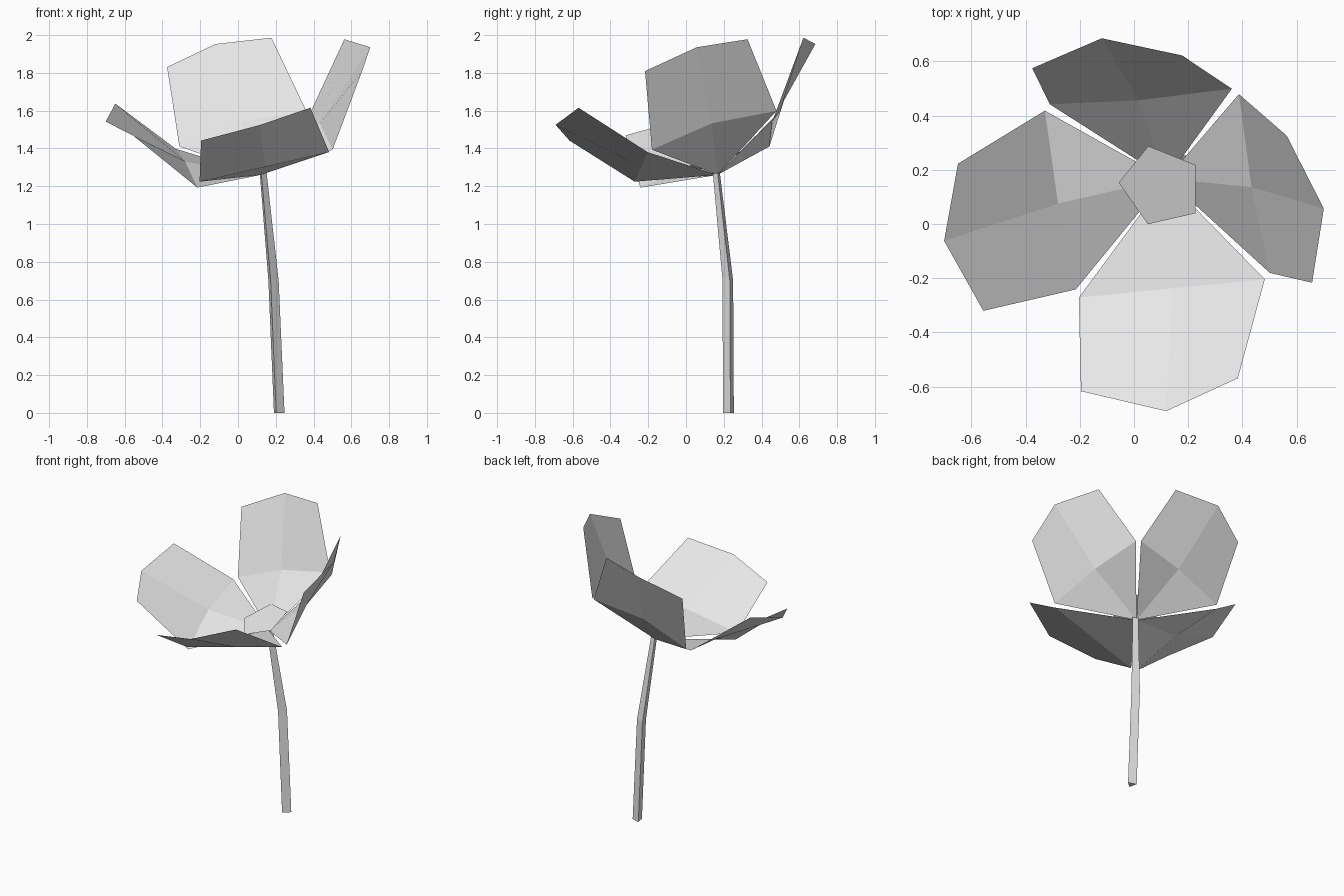
import bpy
import math
from mathutils import Vector, Matrix

cube = bpy.data.objects.get("Cube")
if cube:
    bpy.data.objects.remove(cube, do_unlink=True)

GREY = (0.8, 0.8, 0.8, 1.0)
grey = bpy.data.materials.new("light_grey")
grey.use_nodes = True
grey.diffuse_color = GREY
grey.node_tree.nodes["Principled BSDF"].inputs["Base Color"].default_value = GREY


def add_mesh(name, verts, faces):
    mesh = bpy.data.meshes.new(name)
    mesh.from_pydata(verts, [], faces)
    mesh.materials.append(grey)
    mesh.update()
    obj = bpy.data.objects.new(name, mesh)
    bpy.context.collection.objects.link(obj)
    return obj


def ring(sides, radius, start, centre=(0, 0, 0)):
    """Corners of a regular polygon, start angle in degrees."""
    angles = [math.radians(start) + math.tau * i / sides for i in range(sides)]
    return [Vector(centre) + Vector((radius * math.cos(a), radius * math.sin(a), 0))
            for a in angles]


# Tilted flower head: local x points along the front petal, local z along the axis
axis = Vector((-0.23, -0.325, 0.917)).normalized()
front = Vector((0.163, -0.942, -0.294))
side = axis.cross(front).normalized()
front = side.cross(axis)
head = Matrix((front, side, axis)).transposed().to_4x4()
head.translation = (0.12, 0.167, 1.26)


def petal(name, turn, left=None):
    """Folded petal from a pointed base; the left half can differ from the right."""
    right = [(0.373, 0.35, 0.148), (0.632, 0.288, 0.505)]
    left = left or [(x, -y, z) for x, y, z in right]
    ridge = 0.165 if name == "front_petal" else 0.188
    verts = [(0, 0, 0), (0.372, 0, ridge), (0.73, 0, 0.522)] + right + left
    faces = [(0, 3, 1), (0, 1, 5), (1, 3, 4, 2), (1, 2, 6, 5)]
    obj = add_mesh(name, verts, faces)
    obj.matrix_world = head @ Matrix.Rotation(math.radians(turn), 4, "Z")


# Four petals, the front one slightly twisted
petal("front_petal", 0, left=[(0.371, -0.356, 0.184), (0.634, -0.318, 0.494)])
petal("left_petal", 90)
petal("back_petal", 180)
petal("right_petal", 270)

# Five-sided flower centre
centre = add_mesh("flower_centre", ring(5, 0.161, 44, (0, 0, 0.085)), [range(5)])
centre.matrix_world = head

# Three-sided bent stem
sections = [((0.213, 0.228, 0), 0.034),
            ((0.183, 0.225, 0.7), 0.033),
            ((0.13, 0.163, 1.27), 0.022)]
verts = []
for point, radius in sections:
    verts += ring(3, radius, 12, point)
faces = [(2, 1, 0), (6, 7, 8)]
for level in (0, 3):
    for i in range(3):
        j = (i + 1) % 3
        faces.append((level + i, level + j, level + j + 3, level + i + 3))
add_mesh("stem", verts, faces)
